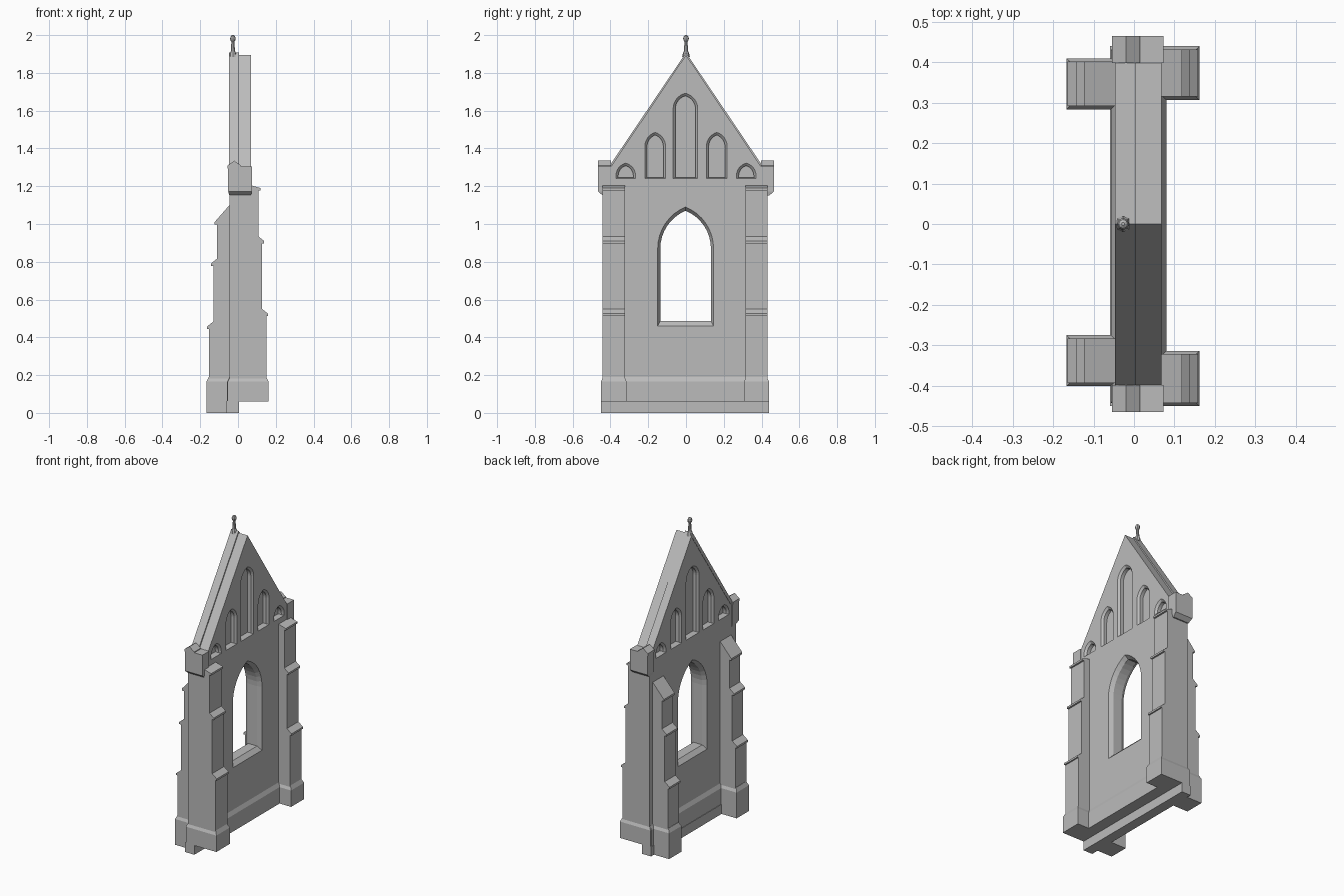
import bpy, bmesh, math

cube = bpy.data.objects.get("Cube")
if cube:
    bpy.data.objects.remove(cube, do_unlink=True)

stone = bpy.data.materials.new("grey stone")
stone.use_nodes = True
GREY = (0.5, 0.5, 0.5, 1)
stone.diffuse_color = GREY
stone.node_tree.nodes["Principled BSDF"].inputs["Base Color"].default_value = GREY


def loft(name, rings):
    """Skin a closed solid through rings of equal length."""
    bm = bmesh.new()
    loops = [[bm.verts.new(p) for p in ring] for ring in rings]
    n = len(loops[0])
    for a, b in zip(loops, loops[1:]):
        for i in range(n):
            j = (i + 1) % n
            bm.faces.new((a[i], a[j], b[j], b[i]))
    bm.faces.new(loops[0])
    bm.faces.new(loops[-1])
    bmesh.ops.recalc_face_normals(bm, faces=bm.faces)
    mesh = bpy.data.meshes.new(name)
    bm.to_mesh(mesh)
    bm.free()
    mesh.materials.append(stone)
    obj = bpy.data.objects.new(name, mesh)
    bpy.context.collection.objects.link(obj)
    return obj


def along_x(name, yz, x0, x1):
    return loft(name, [[(x, y, z) for y, z in yz] for x in (x0, x1)])


def along_y(name, xz, y0, y1):
    return loft(name, [[(x, y, z) for x, z in xz] for y in (y0, y1)])


def rect(x0, x1, y0, y1, z):
    return [(x0, y0, z), (x1, y0, z), (x1, y1, z), (x0, y1, z)]


def plinth(name, x0, x1, y0, y1, z0):
    """Block with a sloping top edge."""
    c = 0.012
    return loft(name, [rect(x0, x1, y0, y1, z0), rect(x0, x1, y0, y1, 0.165),
                       rect(x0 + c, x1 - c, y0 + c, y1 - c, 0.19)])


def arch(yc, w, z0, zs, za, steps=8):
    """Pointed arch outline: half width, sill, springing and apex heights."""
    h = za - zs
    r = (w * w + h * h) / (2 * w)
    end = math.atan2(h, w - r) if w < r else math.atan2(h, 0)
    if w < r:
        end = math.acos((r - w) / r)
    arc = [(w - r + r * math.cos(end * i / steps), zs + r * math.sin(end * i / steps))
           for i in range(steps + 1)]
    right = [(yc + y, z) for y, z in arc]
    left = [(yc - y, z) for y, z in reversed(arc[:-1])]
    return [(yc - w, z0), (yc + w, z0)] + right + left


def at(x, outline):
    return [(x, y, z) for y, z in outline]


XB, XF = -0.045, 0.068          # wall faces
YA, YB = -0.443, 0.432          # wall ends

# Gabled wall
wall = along_x("gable_wall", [(YA, 0.06), (YB, 0.06), (YB, 1.2), (0.4, 1.3), (0, 1.895),
                              (-0.4, 1.3), (YA, 1.2)], XB, XF)

# Splayed main window opening
outer = arch(-0.002, 0.148, 0.46, 0.87, 1.09)
inner = arch(-0.002, 0.134, 0.486, 0.87, 1.07)
cutters = [loft("window_cutter", [at(XB - 0.02, outer), at(XB, outer), at(XB + 0.025, inner),
                                  at(XF - 0.025, inner), at(XF, outer), at(XF + 0.02, outer)])]

# Blind niches with a bevelled rim on both faces
niches = [(-0.003, 0.065, 1.61, 1.692)]
for s in (-1, 1):
    niches += [(s * 0.163, 0.055, 1.41, 1.485), (s * 0.319, 0.052, 1.255, 1.322)]
for yc, w, zs, za in niches:
    big = arch(yc, w, 1.24, zs, za)
    small = arch(yc, w - 0.012, 1.246, zs, za - 0.014)
    for face, d in ((XF, 1), (XB, -1)):
        cutters.append(loft("niche_cutter", [at(face + d * 0.02, big), at(face, big),
                                             at(face - d * 0.012, small),
                                             at(face - d * 0.034, small)]))
bpy.context.view_layer.objects.active = wall
for cutter in cutters:
    mod = wall.modifiers.new("cut", 'BOOLEAN')
    mod.solver = 'EXACT'
    mod.object = cutter
    bpy.ops.object.modifier_apply(modifier=mod.name)
    bpy.data.objects.remove(cutter, do_unlink=True)

# Raised coping along the back half of the gable
along_x("gable_coping", [(-0.41, 1.295), (-0.4, 1.315), (0, 1.907), (0.4, 1.315), (0.41, 1.295),
                         (0.39, 1.295), (0, 1.87), (-0.39, 1.295)], XB - 0.002, 0.005)

# Kneeler blocks at the eaves with little gabled caps
for s, side in ((-1, "front"), (1, "back")):
    y0, y1 = sorted((s * 0.398, s * 0.465))
    k0, k1 = sorted((s * 0.398, s * 0.44))
    loft(side + "_kneeler", [rect(XB, XF, k0, k1, 1.15), rect(-0.052, 0.073, y0, y1, 1.172),
                             rect(-0.052, 0.073, y0, y1, 1.305)])
    along_y(side + "_kneeler_cap", [(-0.055, 1.295), (0.015, 1.295), (0.015, 1.31),
                                    (-0.02, 1.335), (-0.055, 1.31)], y0, y1)


def buttress_profile(sign, stages, top):
    """Stepped outline; each stage is (reach, drip reach, drip height)."""
    pts = [(sign * 0.03, 0.15), (sign * stages[0][0], 0.15)]
    for i, (reach, drip, z) in enumerate(stages):
        pts += [(sign * reach, z - 0.012), (sign * drip, z - 0.012), (sign * drip, z)]
        if i + 1 < len(stages):
            nxt = stages[i + 1][0]
            pts.append((sign * nxt, z + (drip - nxt) * 0.8))
            continue
        pts += [top, (sign * 0.03, top[1])]
    return pts


# Stepped buttresses: tall pair on one face, shorter pair on the other
tall = buttress_profile(1, [(0.15, 0.159, 0.525), (0.127, 0.138, 0.91), (0.108, 0.119, 1.19)],
                        (XF, 1.205))
short = buttress_profile(-1, [(0.153, 0.164, 0.457), (0.13, 0.144, 0.79), (0.11, 0.124, 1.01)],
                         (XB, 1.1))
for name, y0, y1 in (("front", YA, -0.322), ("back", 0.315, YB)):
    along_y(name + "_tall_buttress", tall, y0, y1)
    plinth(name + "_tall_buttress_base", -0.055, 0.162, y0 - 0.008, y1 + 0.008, 0.06)
for name, y0, y1 in (("front", -0.393, -0.283), ("back", 0.292, 0.402)):
    along_y(name + "_short_buttress", short, y0, y1)
    plinth(name + "_short_buttress_base", -0.167, 0.005, y0 - 0.008, y1 + 0.008, 0)

# Wall plinth and the footing course below it
plinth("wall_plinth", -0.057, 0.08, YA, YB, 0.06)
loft("footing", [rect(-0.06, 0.005, -0.45, 0.44, z) for z in (0, 0.062)])

# Finial on the apex
profile = [(0.02, 1.885), (0.016, 1.905), (0.011, 1.915), (0.008, 1.965), (0.013, 1.972),
           (0.015, 1.983), (0.011, 1.995), (0.004, 2.0)]
finial = loft("finial", [[(-0.027 + r * math.cos(i * math.tau / 8), r * math.sin(i * math.tau / 8), z)
                          for i in range(8)] for r, z in profile])
